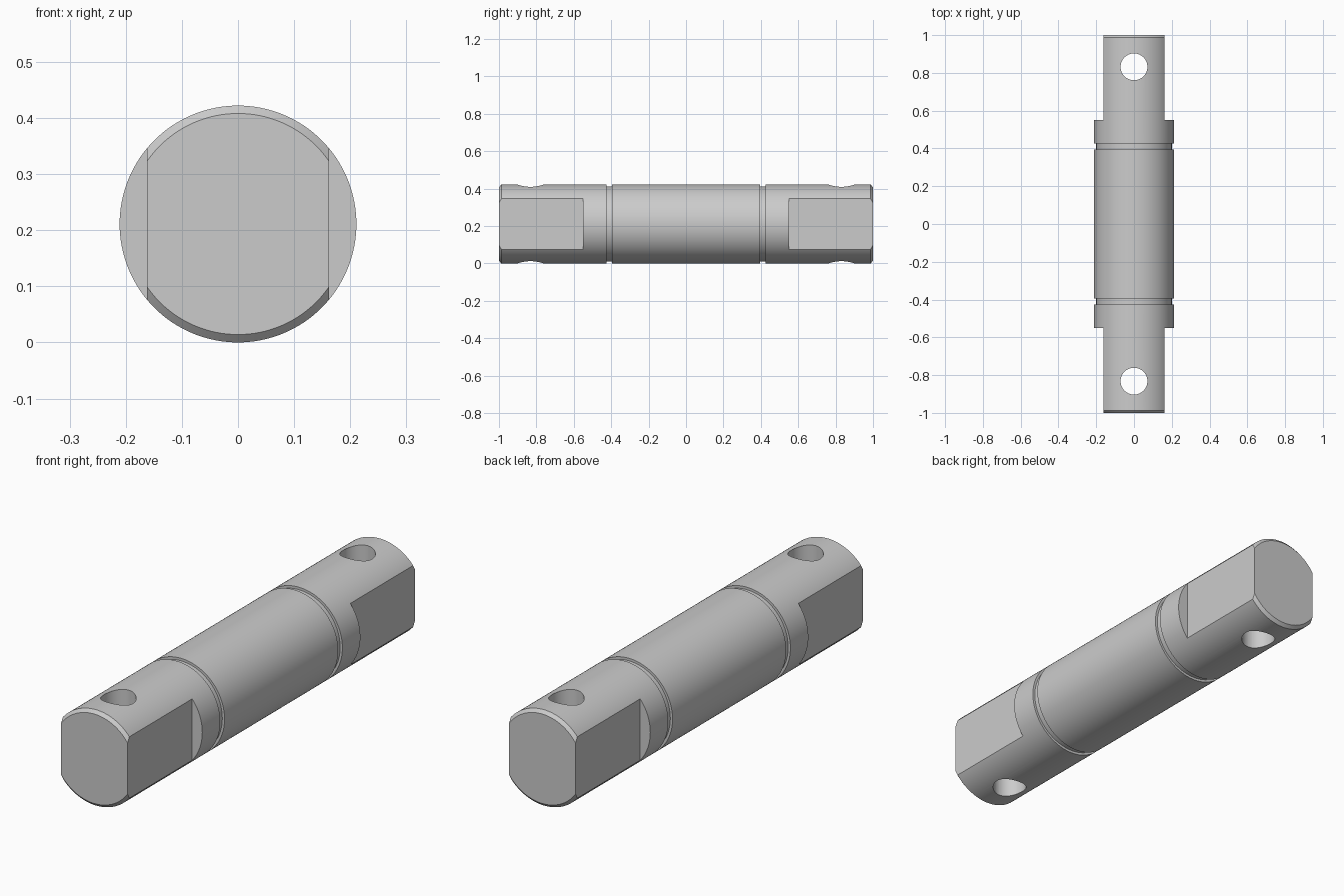
import bpy, bmesh, math
from mathutils import Matrix

if "Cube" in bpy.data.objects:
    bpy.data.objects.remove(bpy.data.objects["Cube"])

R = 0.211          # pin radius, also height of the axis
SEG = 128

# Lathed pin: chamfered ends and two retaining grooves
half = [(0.395, R), (0.395, R - 0.011), (0.425, R - 0.011), (0.425, R),
        (0.987, R), (1.0, R - 0.014)]
profile = [(-y, r) for y, r in reversed(half)] + half

bm = bmesh.new()
rings = []
for y, r in profile:
    rings.append([bm.verts.new((r * math.cos(2 * math.pi * i / SEG), y,
                                R + r * math.sin(2 * math.pi * i / SEG)))
                  for i in range(SEG)])
for a, b in zip(rings, rings[1:]):
    for i in range(SEG):
        j = (i + 1) % SEG
        bm.faces.new((a[i], a[j], b[j], b[i]))
bm.faces.new(rings[0])
bm.faces.new(rings[-1])
bmesh.ops.recalc_face_normals(bm, faces=bm.faces)
mesh = bpy.data.meshes.new("pin")
bm.to_mesh(mesh)
bm.free()
pin = bpy.data.objects.new("pin", mesh)
bpy.context.collection.objects.link(pin)


def cut(cutter):
    """Subtract the cutter from the pin, then discard it."""
    cutter.hide_render = True
    mod = pin.modifiers.new("cut", 'BOOLEAN')
    mod.operation = 'DIFFERENCE'
    mod.solver = 'EXACT'
    mod.object = cutter
    bpy.ops.object.select_all(action='DESELECT')
    bpy.context.view_layer.objects.active = pin
    pin.select_set(True)
    bpy.ops.object.modifier_apply(modifier=mod.name)
    bpy.data.objects.remove(cutter)


FLAT_X, FLAT_Y = 0.162, 0.55
for sy in (-1, 1):
    # Side flats on each end
    for sx in (-1, 1):
        bpy.ops.mesh.primitive_cube_add(size=1)
        flat = bpy.context.object
        flat.name = "flat_cutter"
        flat.data.transform(Matrix.Translation((sx * (FLAT_X + 0.1), sy * (FLAT_Y + 0.3), R))
                            @ Matrix.Diagonal((0.2, 0.6, 0.6, 1)))
        cut(flat)
    # Vertical cross hole
    bpy.ops.mesh.primitive_cylinder_add(vertices=64, radius=0.071, depth=0.8,
                                        location=(0, sy * 0.832, R))
    hole = bpy.context.object
    hole.name = "hole_cutter"
    cut(hole)

bpy.ops.object.select_all(action='DESELECT')
pin.select_set(True)
bpy.context.view_layer.objects.active = pin
bpy.ops.object.shade_smooth_by_angle(angle=math.radians(25))
